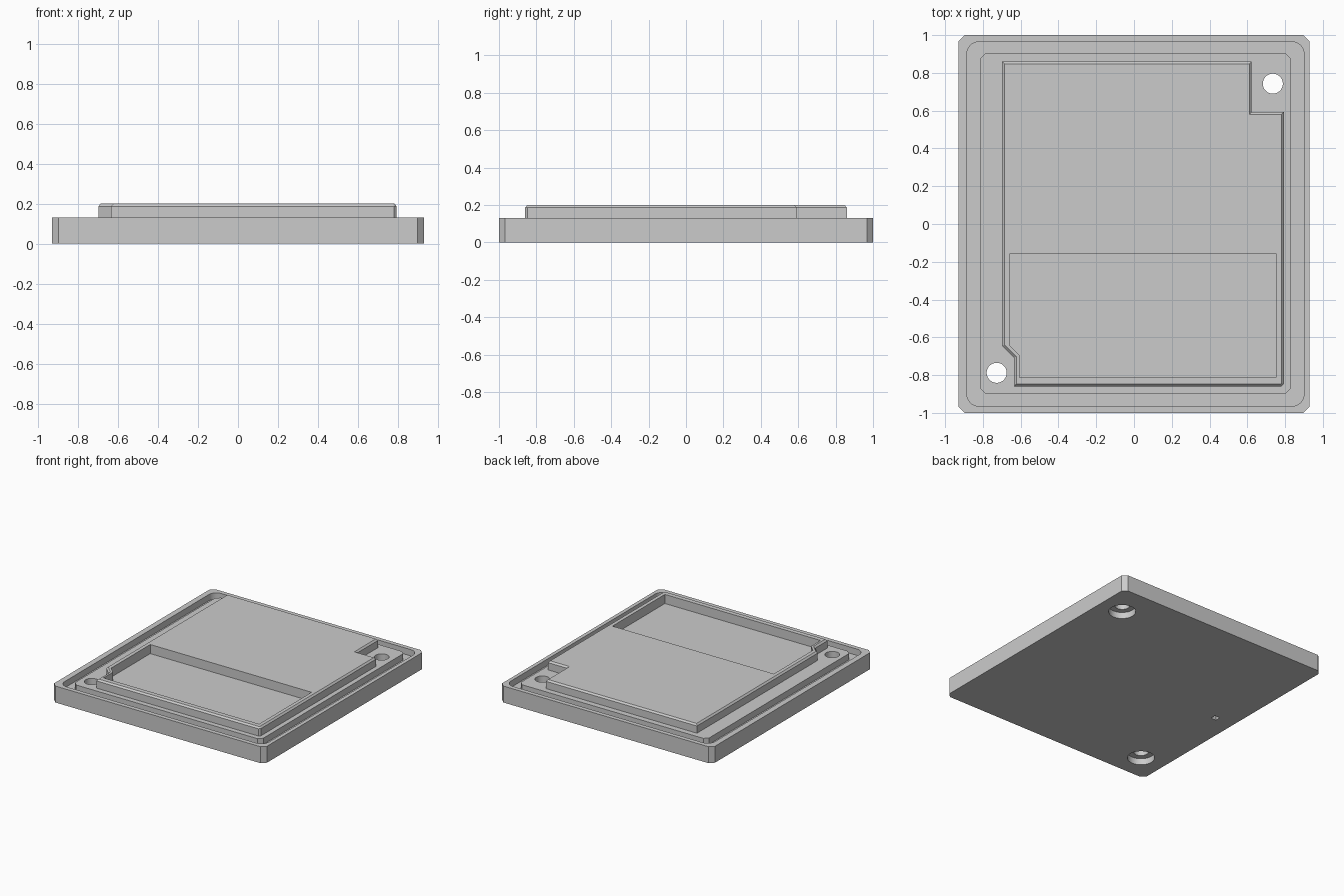
import bpy
import bmesh
import math
from mathutils import Vector

old = bpy.data.objects.get("Cube")
if old:
    bpy.data.objects.remove(old, do_unlink=True)

grey = bpy.data.materials.new("light grey")
grey.use_nodes = True
tint = (0.6, 0.6, 0.6, 1)
grey.diffuse_color = tint
grey.node_tree.nodes["Principled BSDF"].inputs["Base Color"].default_value = tint


def rectangle(x0, x1, y0, y1, cut, steps=1):
    """Counter-clockwise rectangle with chamfered (one step) or rounded corners."""
    corners = [(x1 - cut, y1 - cut, 0), (x0 + cut, y1 - cut, 90),
               (x0 + cut, y0 + cut, 180), (x1 - cut, y0 + cut, 270)]
    pts = []
    for cx, cy, start in corners:
        for i in range(steps + 1):
            a = math.radians(start + 90 * i / steps)
            pts.append((cx + cut * math.cos(a), cy + cut * math.sin(a)))
    return pts


def circle(x, y, r, sides=48):
    return [(x + r * math.cos(math.tau * i / sides),
             y + r * math.sin(math.tau * i / sides)) for i in range(sides)]


def inset(pts, d):
    """Mitred inward offset of a counter-clockwise outline."""
    out = []
    for i, p in enumerate(pts):
        p, prev, nxt = Vector(p), Vector(pts[i - 1]), Vector(pts[(i + 1) % len(pts)])
        a, b = (p - prev).normalized(), (nxt - p).normalized()
        n1, n2 = Vector((-a.y, a.x)), Vector((-b.y, b.x))
        out.append(tuple(p + (n1 + n2) * d / (1 + n1.dot(n2))))
    return out


def loft(name, *rings):
    """Closed solid through matching outlines, each given as (points, z)."""
    bm = bmesh.new()
    loops = [[bm.verts.new((x, y, z)) for x, y in pts] for pts, z in rings]
    bm.faces.new(loops[0][::-1])
    bm.faces.new(loops[-1])
    for low, high in zip(loops, loops[1:]):
        for i in range(len(low)):
            j = (i + 1) % len(low)
            bm.faces.new((low[i], low[j], high[j], high[i]))
    mesh = bpy.data.meshes.new(name)
    bm.to_mesh(mesh)
    bm.free()
    mesh.materials.append(grey)
    obj = bpy.data.objects.new(name, mesh)
    bpy.context.collection.objects.link(obj)
    return obj


def prism(name, pts, z0, z1):
    return loft(name, (pts, z0), (pts, z1))


def combine(body, tool, operation):
    mod = body.modifiers.new(tool.name, "BOOLEAN")
    mod.operation = operation
    mod.solver = "EXACT"
    mod.object = tool
    bpy.context.view_layer.objects.active = body
    bpy.ops.object.modifier_apply(modifier=mod.name)
    bpy.data.objects.remove(tool, do_unlink=True)


TOP = 0.13

# Base plate with chamfered corners
body = prism("cover_plate", rectangle(-0.93, 0.93, -1, 1, 0.033), 0, TOP)

# Seal groove: sink the inside of the rim, then put the island back
combine(body, prism("groove", rectangle(-0.885, 0.9, -0.965, 0.965, 0.065, 8), 0.08, 0.3),
        "DIFFERENCE")
combine(body, prism("island", rectangle(-0.815, 0.83, -0.9, 0.905, 0.03), 0.06, TOP), "UNION")

# Raised panel with a notch, a cut corner and a bevelled top edge
panel = [(-0.635, -0.86), (0.78, -0.86), (0.793, -0.847), (0.793, 0.592),
         (0.623, 0.592), (0.623, 0.86), (-0.698, 0.86), (-0.698, -0.645),
         (-0.635, -0.708)]
combine(body, loft("raised_panel", (panel, 0.1), (panel, 0.187), (inset(panel, 0.012), 0.2)),
        "UNION")

# Sunken pocket in the front of the panel
pocket = [(-0.607, -0.812), (0.753, -0.812), (0.753, -0.157), (-0.657, -0.157),
          (-0.657, -0.645), (-0.607, -0.695)]
combine(body, prism("pocket", pocket, 0.128, 0.3), "DIFFERENCE")

# Screw holes, counterbored underneath
for x, y in ((0.735, 0.743), (-0.727, -0.788)):
    combine(body, prism("hole", circle(x, y, 0.053), -0.1, 0.3), "DIFFERENCE")
    combine(body, prism("counterbore", circle(x, y, 0.098), -0.1, 0.05), "DIFFERENCE")

# Small square recess underneath
combine(body, prism("recess", rectangle(-0.79, -0.745, -0.022, 0.022, 0.002), -0.1, 0.035),
        "DIFFERENCE")

# Smooth hole walls, crisp edges
bpy.ops.object.select_all(action="DESELECT")
body.select_set(True)
bpy.context.view_layer.objects.active = body
bpy.ops.object.shade_smooth_by_angle(angle=math.radians(25))
